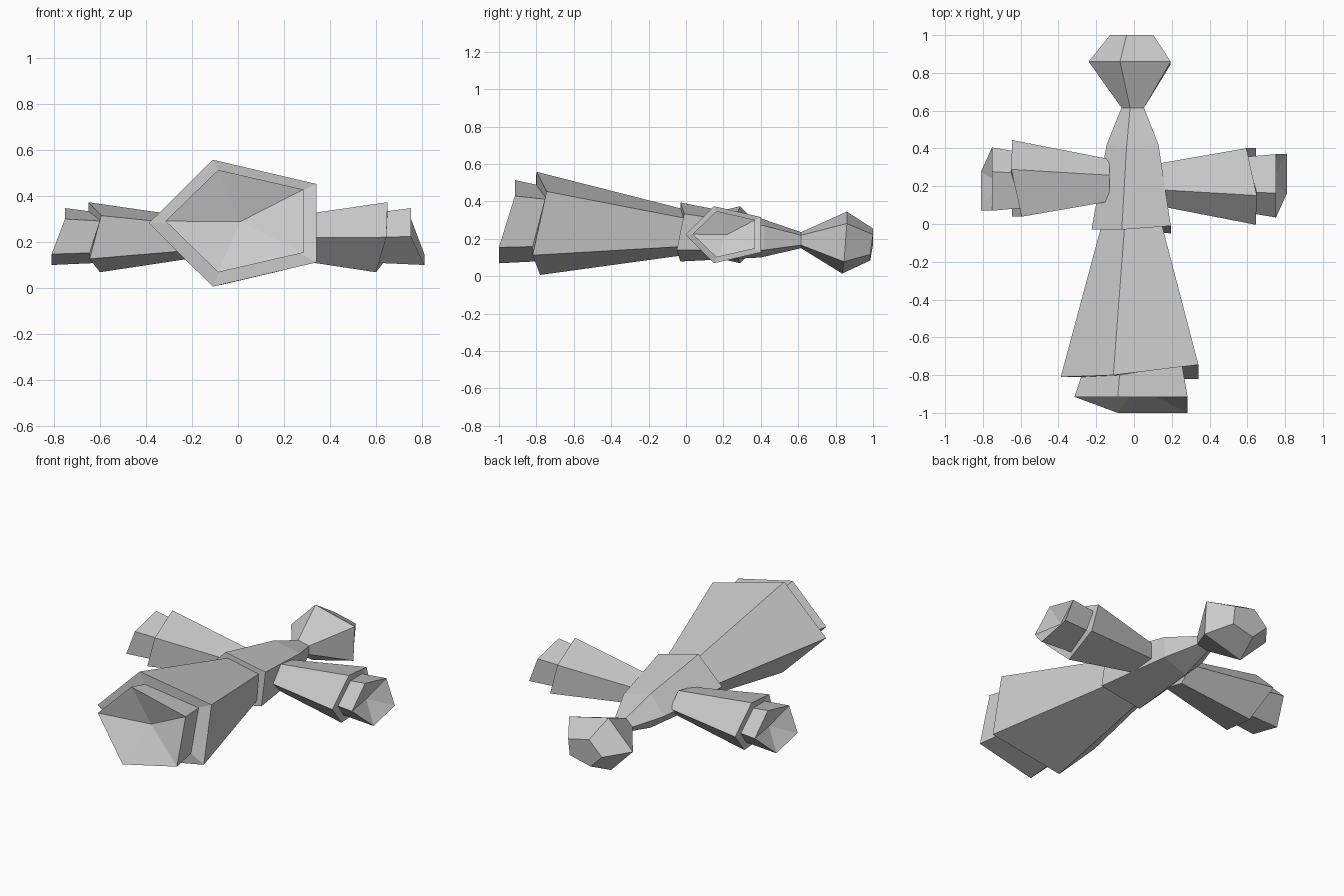
import bpy, bmesh, math
from mathutils import Vector

default = bpy.data.objects.get("Cube")
if default:
    bpy.data.objects.remove(default, do_unlink=True)

grey = bpy.data.materials.new("plain grey")
grey.use_nodes = True
COLOUR = (0.6, 0.6, 0.6, 1)
grey.diffuse_color = COLOUR
grey.node_tree.nodes["Principled BSDF"].inputs["Base Color"].default_value = COLOUR

FLAT = (0,) * 5


def ring(along, centre, height, wide, tall, skew=FLAT):
    """Stretched regular pentagon; skew slides each corner along the axis."""
    points = []
    for i in range(5):
        a = math.pi - i * math.tau / 5
        points.append((along + skew[i], centre + wide * math.cos(a), height + tall * math.sin(a)))
    return points


def loft(name, axis, across, rings, origin=(0, 0, 0), dent=None):
    """Skin pentagon rings; the last one is capped flat or dented to a point."""
    axis, across, origin = Vector(axis), Vector(across), Vector(origin)

    def place(p):
        return origin + axis * p[0] + across * p[1] + Vector((0, 0, p[2]))

    bm = bmesh.new()
    loops = [[bm.verts.new(place(p)) for p in r] for r in rings]
    for a, b in zip(loops, loops[1:]):
        for i in range(5):
            j = (i + 1) % 5
            bm.faces.new((a[i], a[j], b[j], b[i]))
    bm.faces.new(loops[0])
    last = loops[-1]
    if dent:
        tip = bm.verts.new(place(dent))
        for i in range(5):
            bm.faces.new((last[i], last[(i + 1) % 5], tip))
    else:
        bm.faces.new(last)
    bmesh.ops.recalc_face_normals(bm, faces=bm.faces)
    mesh = bpy.data.meshes.new(name)
    bm.to_mesh(mesh)
    bm.free()
    mesh.materials.append(grey)
    obj = bpy.data.objects.new(name, mesh)
    bpy.context.collection.objects.link(obj)
    return obj


# Body, neck and head along +y
loft("body_and_head", (0, 1, 0), (1, 0, 0), [
    ring(-0.03, 0.007, 0.237, 0.232, 0.166, (0, 0, 0.02, -0.02, 0)),
    ring(0.42, 0.007, 0.205, 0.152, 0.11, (0, -0.02, 0, 0, -0.02)),
    ring(0.615, 0, 0.193, 0.066, 0.045),
    ring(0.86, 0, 0.18, 0.24, 0.174, (0, 0, 0, -0.015, -0.025)),
    ring(1, 0, 0.17, 0.127, 0.09, (0, 0, 0, -0.015, -0.015)),
])

# Flared skirt along -y with its hollow lip
hem = (0.05, 0.04, -0.015, 0.06, 0.02)
loft("skirt", (0, -1, 0), (1, 0, 0), [
    ring(0, 0.005, 0.235, 0.175, 0.127),
    ring(0.76, 0.015, 0.283, 0.403, 0.29, hem),
    ring(0.76, 0.015, 0.285, 0.295, 0.215, hem),
    ring(0.915, 0.016, 0.292, 0.331, 0.234, (0, 0, 0, 0.085, 0.085)),
], dent=(0.86, 0.01, 0.29))

# Two flared arms, each the other turned half way round
cuff = (0.045, 0.05, -0.005, 0.045, 0)
for name, side in (("left_arm", 1), ("right_arm", -1)):
    loft(name, (side, 0, 0), (0, side, 0), [
        ring(0.13, 0, 0.22, 0.124, 0.083),
        ring(0.6, 0, 0.222, 0.224, 0.16, cuff),
        ring(0.6, 0, 0.223, 0.168, 0.118, cuff),
        ring(0.752, 0, 0.225, 0.185, 0.13, (0, 0, 0, 0.058, 0.058)),
    ], origin=(0, 0.22, 0), dent=(0.72, 0, 0.223))
